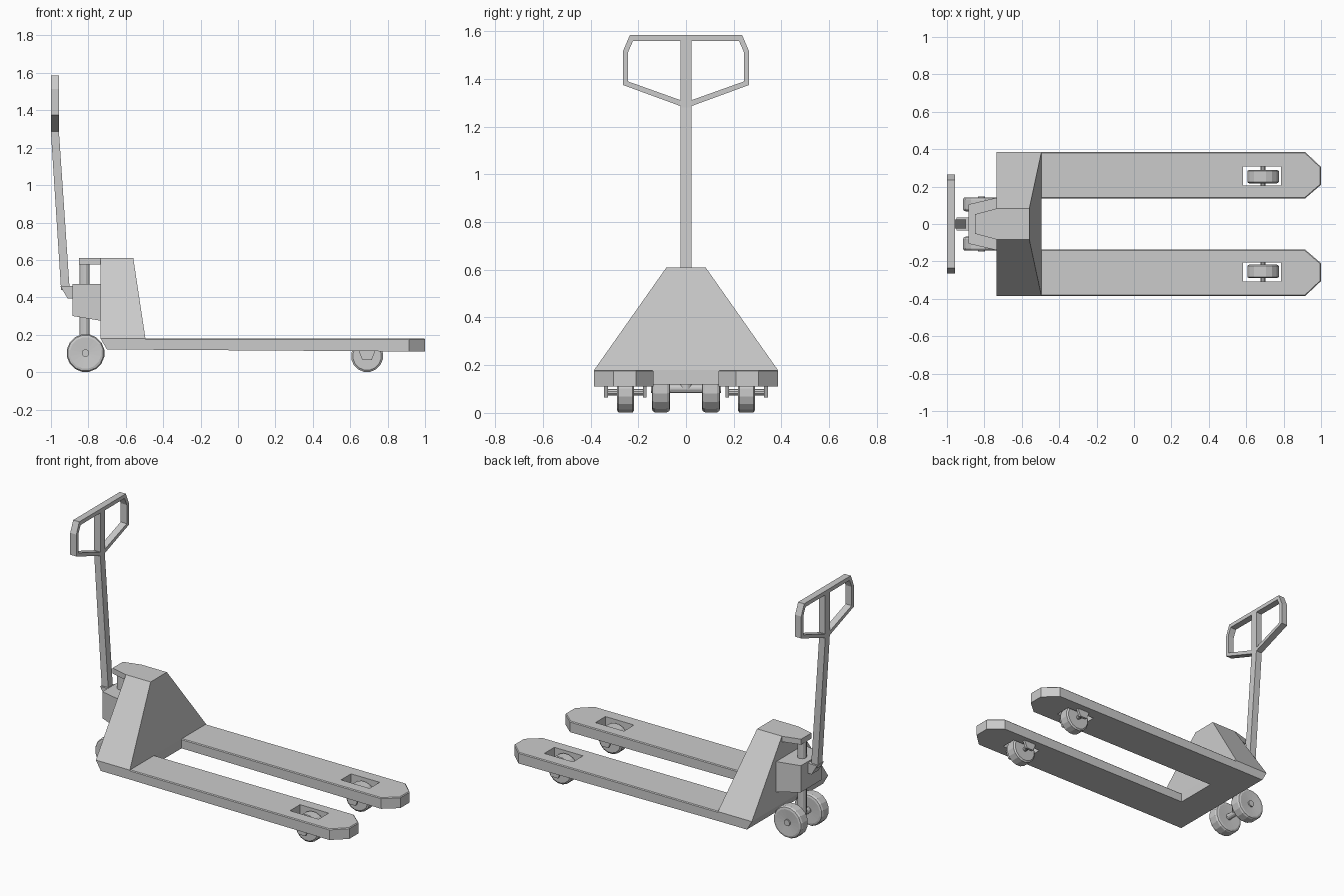
import bpy, bmesh
from math import cos, sin, pi

if "Cube" in bpy.data.objects:
    bpy.data.objects.remove(bpy.data.objects["Cube"])


def finish(name, bm, mirror=False):
    bmesh.ops.recalc_face_normals(bm, faces=bm.faces[:])
    me = bpy.data.meshes.new(name)
    bm.to_mesh(me)
    bm.free()
    ob = bpy.data.objects.new(name, me)
    bpy.context.collection.objects.link(ob)
    if mirror:
        m = ob.modifiers.new("mirror", 'MIRROR')
        m.use_axis = (False, True, False)
    return ob


def place(p, axis, t):
    a, b = p
    return {'x': (t, a, b), 'y': (a, t, b), 'z': (a, b, t)}[axis]


def prism(name, pts, axis, lo, hi, mirror=False):
    bm = bmesh.new()
    low = [bm.verts.new(place(p, axis, lo)) for p in pts]
    high = [bm.verts.new(place(p, axis, hi)) for p in pts]
    bm.faces.new(low)
    bm.faces.new(high)
    for i in range(len(pts)):
        j = (i + 1) % len(pts)
        bm.faces.new((low[i], low[j], high[j], high[i]))
    return finish(name, bm, mirror)


def lathe(name, prof, x, z, n, axis='y', mirror=False):
    """Revolve (radius, offset) points about the y or z axis; ends are capped."""
    bm = bmesh.new()
    rings = []
    for r, t in prof:
        ring = []
        for k in range(n):
            a = 2 * pi * (k + 0.5) / n
            ring.append(bm.verts.new(place((x + r * cos(a), z + r * sin(a)), axis, t)))
        rings.append(ring)
    for r0, r1 in zip(rings, rings[1:]):
        for k in range(n):
            j = (k + 1) % n
            bm.faces.new((r0[k], r0[j], r1[j], r1[k]))
    bm.faces.new(rings[0])
    bm.faces.new(rings[-1])
    return finish(name, bm, mirror)


# forks with pointed tips, slightly chamfered top edge and roller slot
fork = prism("fork", [(-0.5, 0.137), (0.915, 0.137), (1, 0.21), (1, 0.305),
                      (0.915, 0.385), (-0.5, 0.385)], 'z', 0.12, 0.18)
bm = bmesh.new()
bm.from_mesh(fork.data)
for v in bm.verts:
    if v.co.z < 0.15:
        v.co.z = 0.12 - 0.01 * (v.co.x + 0.5) / 1.5
edges = [e for e in bm.edges if all(v.co.z > 0.15 for v in e.verts)
         and max(v.co.x for v in e.verts) > 0]
bmesh.ops.bevel(bm, geom=edges, offset=0.005, segments=1, affect='EDGES')
bm.to_mesh(fork.data)
bm.free()
cutter = prism("slot_cutter", [(0.583, 0.207), (0.785, 0.207), (0.785, 0.308),
                               (0.583, 0.308)], 'z', 0.0, 0.3)
cutter.hide_render = True
cutter.hide_viewport = True
b = fork.modifiers.new("slot", 'BOOLEAN')
b.operation = 'DIFFERENCE'
b.solver = 'EXACT'
b.object = cutter
m = fork.modifiers.new("mirror", 'MIRROR')
m.use_axis = (False, True, False)

# cross base joining the forks
prism("cross_base", [(-0.735, 0.18), (-0.70, 0.12), (-0.495, 0.12), (-0.495, 0.18)],
      'y', -0.385, 0.385)

# tapered chassis body
body = prism("chassis_body", [(-0.735, -0.385), (-0.495, -0.385),
                              (-0.495, 0.385), (-0.735, 0.385)], 'z', 0.18, 0.61)
for v in body.data.vertices:
    if v.co.z > 0.5:
        v.co.y *= 0.082 / 0.385
        v.co.x = max(v.co.x, -0.735) if v.co.x < -0.6 else -0.56

# top cap and pump bracket behind the body
prism("top_cap", [(-0.735, -0.083), (-0.735, 0.083), (-0.85, 0.052), (-0.85, -0.052)],
      'z', 0.575, 0.61)
bracket = prism("pump_bracket", [(-0.735, -0.14), (-0.735, 0.14),
                                 (-0.885, 0.105), (-0.885, -0.105)], 'z', 0.30, 0.47)
for v in bracket.data.vertices:
    if v.co.z < 0.4 and v.co.x > -0.8:
        v.co.z = 0.275

# pump piston
lathe("pump_piston", [(0.028, 0.10), (0.028, 0.58)], -0.82, 0, 12, axis='z')

# steering wheels and axle
lathe("steer_wheel", [(0.02, 0.064), (0.02, 0.07), (0.084, 0.067), (0.096, 0.07), (0.102, 0.08),
                      (0.102, 0.13), (0.096, 0.14), (0.084, 0.143), (0.02, 0.138),
                      (0.02, 0.147)], -0.815, 0.102, 16, mirror=True)
lathe("steer_axle", [(0.019, -0.07), (0.019, 0.07)], -0.815, 0.102, 12)

# fork rollers, axles and axle plates
lathe("fork_roller", [(0.076, 0.217), (0.086, 0.224), (0.086, 0.283), (0.076, 0.29)],
      0.69, 0.086, 16, mirror=True)
lathe("roller_axle", [(0.014, 0.165), (0.014, 0.343)], 0.69, 0.086, 10, mirror=True)
for i, y in enumerate((0.165, 0.327)):
    prism(f"axle_plate_{i}", [(0.645, 0.115), (0.665, 0.065), (0.715, 0.065), (0.735, 0.115)],
          'y', y, y + 0.016, mirror=True)

# drawbar, its pivot and the handle loop
prism("drawbar", [(-0.946, 0.44), (-0.90, 0.44), (-0.957, 1.28), (-0.957, 1.58),
                  (-1, 1.58), (-1, 1.28)], 'y', -0.023, 0.023)
prism("drawbar_pivot", [(-0.95, 0.46), (-0.88, 0.46), (-0.88, 0.395), (-0.912, 0.395)],
      'y', -0.035, 0.035)


def symmetric(half):
    return half + [(-y, z) for y, z in reversed(half) if y]


outer = symmetric([(0.235, 1.585), (0.265, 1.515), (0.265, 1.375), (0, 1.278)])
inner = symmetric([(0.222, 1.56), (0.244, 1.51), (0.244, 1.39), (0, 1.303)])
bm = bmesh.new()
loops = [[bm.verts.new((x, y, z)) for y, z in pts]
         for x, pts in ((-1, outer), (-0.957, outer), (-0.957, inner), (-1, inner))]
for l0, l1 in zip(loops, loops[1:] + loops[:1]):
    for k in range(len(l0)):
        j = (k + 1) % len(l0)
        bm.faces.new((l0[k], l0[j], l1[j], l1[k]))
finish("handle_loop", bm)
